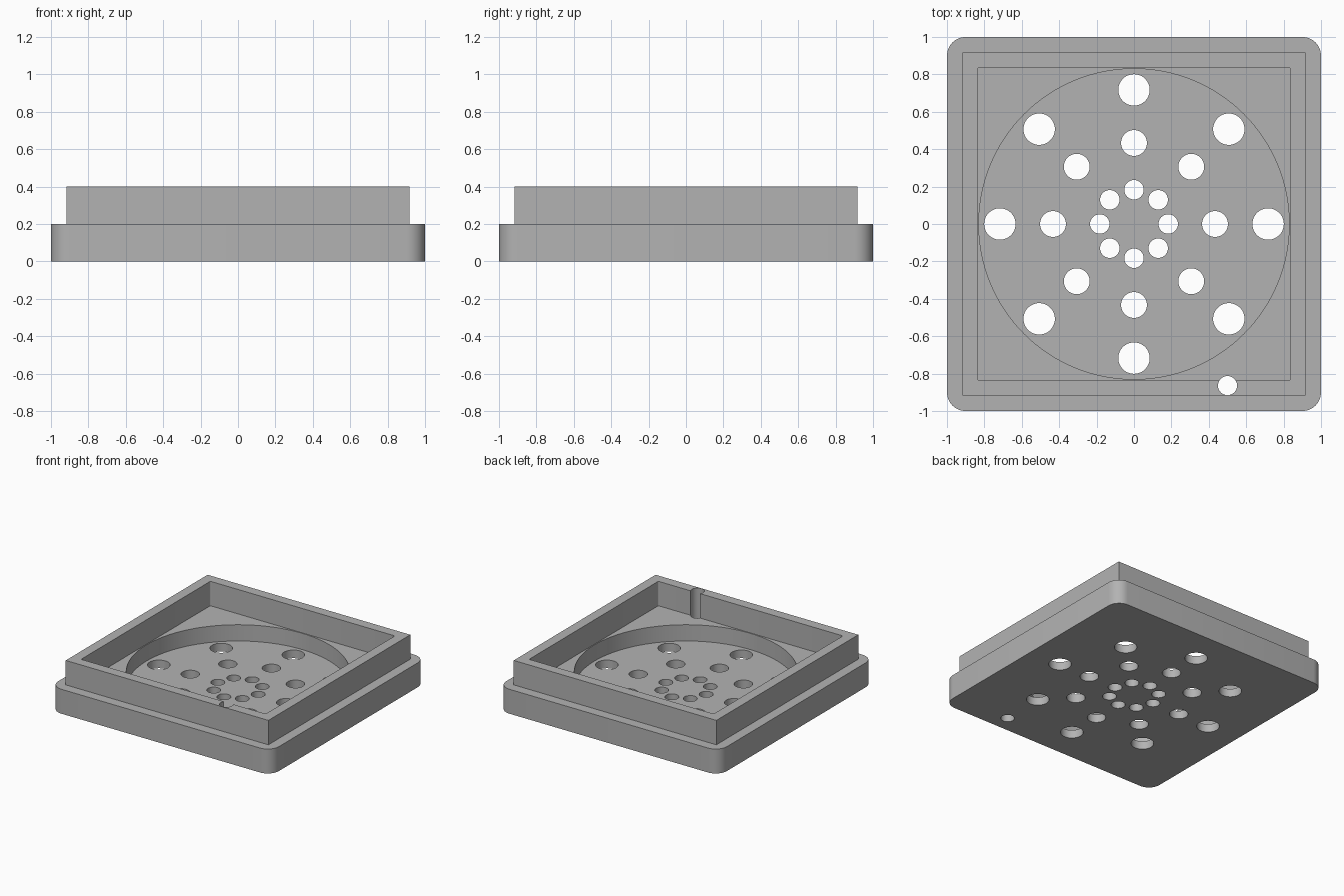
import bpy, bmesh
from math import sin, cos, pi, radians

cube = bpy.data.objects.get("Cube")
if cube:
    bpy.data.objects.remove(cube, do_unlink=True)

grey = bpy.data.materials.new("plain_grey")
grey.use_nodes = True
COLOUR = (0.45, 0.45, 0.45, 1)
grey.diffuse_color = COLOUR
grey.node_tree.nodes["Principled BSDF"].inputs["Base Color"].default_value = COLOUR


def prism(name, outline, z0, z1):
    """Extrude a closed outline from z0 up to z1."""
    bm = bmesh.new()
    bottom = bm.faces.new([bm.verts.new((x, y, z0)) for x, y in outline])
    top = bmesh.ops.extrude_face_region(bm, geom=[bottom])["geom"]
    verts = [v for v in top if isinstance(v, bmesh.types.BMVert)]
    bmesh.ops.translate(bm, verts=verts, vec=(0, 0, z1 - z0))
    bmesh.ops.recalc_face_normals(bm, faces=bm.faces)
    mesh = bpy.data.meshes.new(name)
    bm.to_mesh(mesh)
    bm.free()
    mesh.materials.append(grey)
    obj = bpy.data.objects.new(name, mesh)
    bpy.context.collection.objects.link(obj)
    return obj


def circle(x, y, r, n=48):
    return [(x + r * cos(2 * pi * i / n), y + r * sin(2 * pi * i / n)) for i in range(n)]


def square(half, r=0, n=8):
    """Square outline, with corners rounded by r if given."""
    pts = []
    for k, (sx, sy) in enumerate([(1, 1), (-1, 1), (-1, -1), (1, -1)]):
        for i in range(n + 1 if r else 1):
            a = pi / 2 * (k + i / n)
            pts.append((sx * (half - r) + r * cos(a), sy * (half - r) + r * sin(a)))
    return pts


def combine(target, other, operation):
    mod = target.modifiers.new(operation.lower(), "BOOLEAN")
    mod.operation, mod.solver, mod.object = operation, "EXACT", other
    bpy.context.view_layer.objects.active = target
    bpy.ops.object.modifier_apply(modifier=mod.name)
    bpy.data.objects.remove(other, do_unlink=True)


# Rounded base with a square rim standing on it
tray = prism("vented_tray", square(1, 0.1), 0, 0.2)
combine(tray, prism("rim", square(0.918), 0.1, 0.4), "UNION")

# Square recess inside the rim, then the round pocket in its floor
combine(tray, prism("recess", square(0.836, 0.01, 4), 0.2, 0.6), "DIFFERENCE")
combine(tray, prism("round_pocket", circle(0, 0, 0.83, 128), 0.067, 0.3), "DIFFERENCE")

# Three rings of eight vent holes
for ring, r in [(0.717, 0.084), (0.433, 0.069), (0.183, 0.052)]:
    for i in range(8):
        a = i * pi / 4
        hole = prism("vent", circle(ring * cos(a), ring * sin(a), r), -0.1, 0.15)
        combine(tray, hole, "DIFFERENCE")

# Cable hole that grooves the inside of the front wall
combine(tray, prism("cable_hole", circle(0.5, -0.864, 0.051), -0.1, 0.6), "DIFFERENCE")

bpy.ops.object.select_all(action="DESELECT")
tray.select_set(True)
bpy.context.view_layer.objects.active = tray
bpy.ops.object.shade_smooth_by_angle(angle=radians(30))
